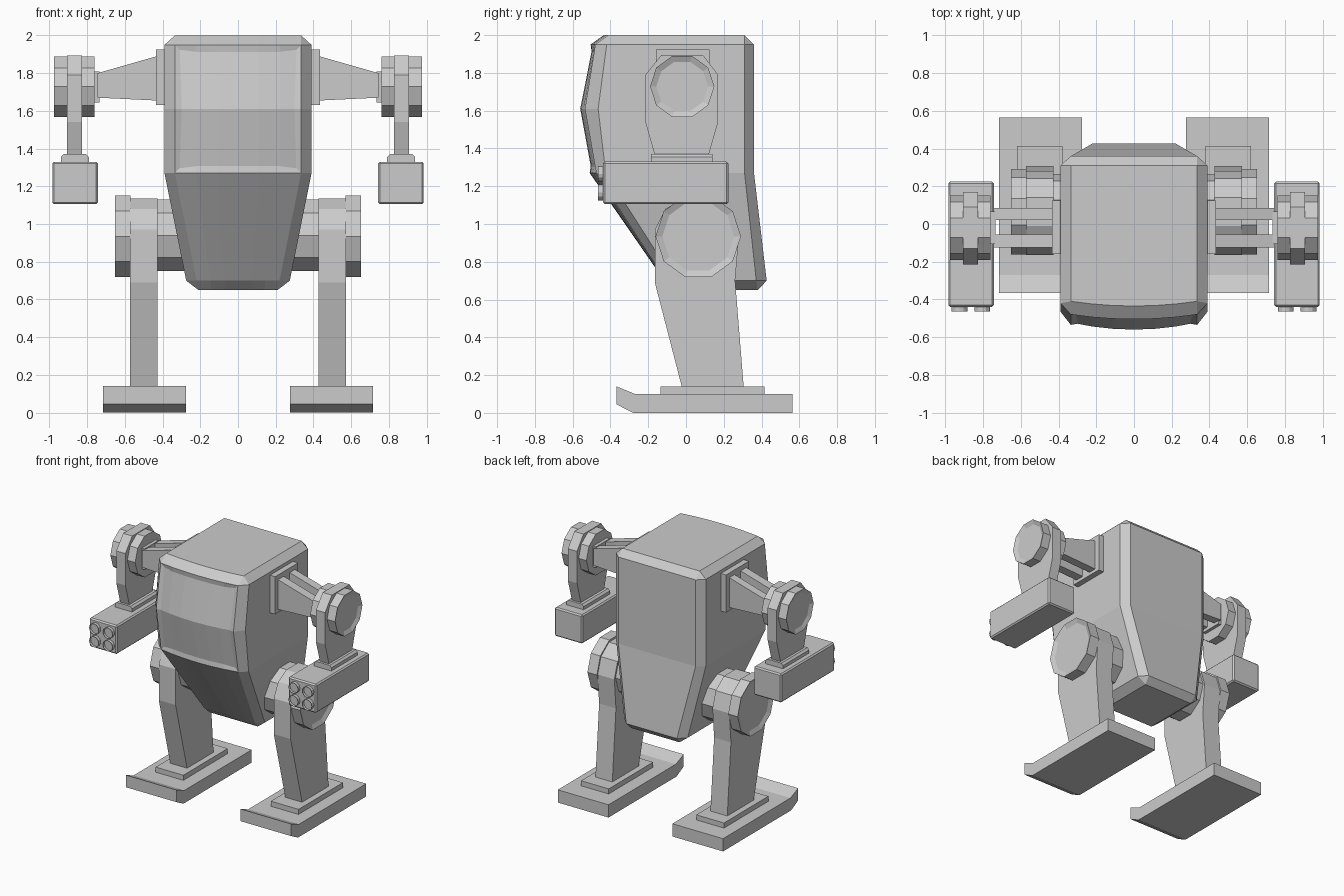
import bpy, bmesh, math

if "Cube" in bpy.data.objects:
    bpy.data.objects.remove(bpy.data.objects["Cube"])


def finish(name, bm, mirror=True, bevel=0):
    bmesh.ops.remove_doubles(bm, verts=bm.verts, dist=1e-5)
    bmesh.ops.recalc_face_normals(bm, faces=bm.faces)
    me = bpy.data.meshes.new(name)
    bm.to_mesh(me)
    bm.free()
    ob = bpy.data.objects.new(name, me)
    bpy.context.collection.objects.link(ob)
    if bevel:
        m = ob.modifiers.new("bevel", 'BEVEL')
        m.width, m.segments = bevel, 1
    if mirror:
        ob.modifiers.new("mirror", 'MIRROR')
    return ob


def prism(bm, pts, a, b, axis='x'):
    """Extrude a profile: (y,z) along x, or (x,z) along y."""
    def co(p, t):
        return (t, p[0], p[1]) if axis == 'x' else (p[0], t, p[1])
    r0 = [bm.verts.new(co(p, a)) for p in pts]
    r1 = [bm.verts.new(co(p, b)) for p in pts]
    n = len(pts)
    for i in range(n):
        j = (i + 1) % n
        bm.faces.new((r0[i], r0[j], r1[j], r1[i]))
    bm.faces.new(r0[::-1])
    return bm.faces.new(r1)


def rect(a0, a1, z0, z1):
    return [(a0, z0), (a1, z0), (a1, z1), (a0, z1)]


def ngon(c, z, r, n):
    return [(c + r * math.cos(2 * math.pi * i / n),
             z + r * math.sin(2 * math.pi * i / n)) for i in range(n)]


def part(name, pts, a, b, axis='x', bevel=0):
    bm = bmesh.new()
    prism(bm, pts, a, b, axis)
    return finish(name, bm, bevel=bevel)


def drum(name, c, z, r, x0, x1, rim=0.0, depth=0.015):
    """Ten-sided disc with a recessed outer cap."""
    bm = bmesh.new()
    cap = prism(bm, ngon(c, z, r, 10), x0, x1)
    if rim:
        bmesh.ops.recalc_face_normals(bm, faces=bm.faces)
        bmesh.ops.inset_region(bm, faces=[cap], thickness=rim)
        bmesh.ops.translate(bm, verts=cap.verts, vec=(-depth, 0, 0))
    return finish(name, bm)


# Body: lofted chamfered sections with a bowed front
# z, half width, chamfer half width, front centre/corner/side y, back side/centre y
sections = [
    (2.00, .335, .335, -.435, -.41, -.41, .31, .31),
    (1.95, .39, .335, -.505, -.48, -.42, .31, .36),
    (1.61, .39, .335, -.572, -.535, -.465, .31, .36),
    (1.27, .39, .335, -.51, -.475, -.425, .31, .36),
    (0.70, .275, .22, -.115, -.105, -.06, .372, .427),
    (0.65, .21, .21, -.055, -.055, -.055, .38, .38),
]
SEG = 6
bm = bmesh.new()
rings = []
for z, w, wi, yc, yi, ys, yb, yk in sections:
    ring = []
    for i in range(SEG + 1):
        t = 2 * i / SEG - 1
        ring.append((wi * t, yc + (yi - yc) * t * t))
    ring += [(w, ys), (w, yb), (wi, yk), (-wi, yk), (-w, yb), (-w, ys)]
    rings.append([bm.verts.new((x, y, z)) for x, y in ring])
n = len(rings[0])
window = []
for k in range(len(rings) - 1):
    for i in range(n):
        j = (i + 1) % n
        f = bm.faces.new((rings[k][i], rings[k + 1][i], rings[k + 1][j], rings[k][j]))
        if k in (1, 2) and i < SEG:
            window.append(f)
bm.faces.new(rings[0])
bm.faces.new(rings[-1][::-1])
bmesh.ops.remove_doubles(bm, verts=bm.verts, dist=1e-5)
bmesh.ops.recalc_face_normals(bm, faces=bm.faces)
bmesh.ops.inset_region(bm, faces=window, thickness=.035, depth=-.012)
finish("body", bm, mirror=False)

# Shoulder mount and twin tapered struts
part("shoulder_plate", rect(-.16, .125, 1.63, 1.925), .38, .435)
strut = [(.43, 1.655), (.745, 1.67), (.745, 1.80), (.43, 1.89)]
for name, y0, y1 in (("front_strut", -.125, -.055), ("rear_strut", .02, .085)):
    part(name, strut, y0, y1, 'y')
part("strut_end_plate", rect(-.105, .065, 1.645, 1.81), .735, .765)

# Arm: shoulder discs around a hanging plate
drum("shoulder_inner_disc", -.02, 1.728, .17, .76, .83)
drum("shoulder_outer_disc", -.02, 1.728, .17, .90, .975, rim=.033)
part("arm", [(-.165, 1.365), (.12, 1.365), (.17, 1.54), (.17, 1.79), (.09, 1.895),
             (-.13, 1.895), (-.215, 1.79), (-.215, 1.54)], .827, .906)
part("weapon_mount", [(.79, 1.325), (.94, 1.325), (.94, 1.355), (.925, 1.37),
                      (.805, 1.37), (.79, 1.355)], -.185, .14, 'y')

# Weapon pod with four hollow barrels
part("weapon_pod", rect(.743, .985, 1.105, 1.33), -.44, .225, 'y', bevel=.01)
bm = bmesh.new()
for dx in (-.06, .06):
    for dz in (-.05, .05):
        cap = prism(bm, ngon(.865 + dx, 1.216 + dz, .042, 12), -.42, -.465, 'y')
        bmesh.ops.inset_region(bm, faces=[cap], thickness=.012)
        bmesh.ops.translate(bm, verts=cap.verts, vec=(0, .02, 0))
finish("barrels", bm)

# Hip joint
drum("hip_inner_disc", .065, .94, .2, .22, .43)
drum("hip_outer_disc", .065, .935, .226, .57, .652, rim=.036)

# Leg and foot
part("leg", [(-.02, .13), (.306, .13), (.26, .70), (.28, .935), (.24, 1.06), (.14, 1.135),
             (-.01, 1.135), (-.11, 1.08), (-.165, .97), (-.165, .69)], .426, .572)
part("ankle_plate", rect(-.135, .415, .09, .14), .38, .62)
part("foot", [(-.28, 0), (.565, 0), (.565, .10), (-.27, .10), (-.367, .14), (-.367, .045)],
     .277, .717)
